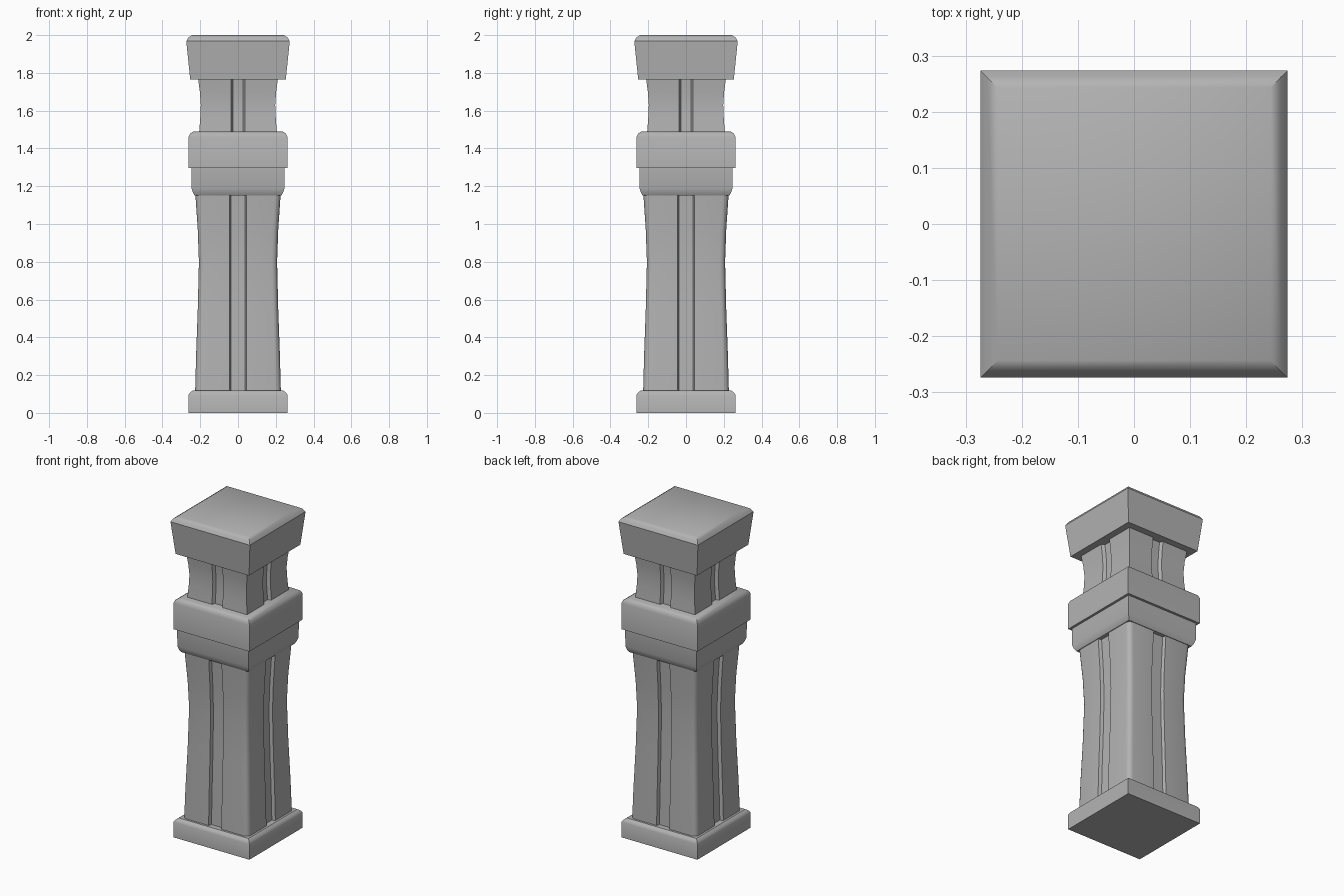
import bpy, bmesh, math
from mathutils import Matrix, Vector

cube = bpy.data.objects.get("Cube")
if cube:
    bpy.data.objects.remove(cube, do_unlink=True)

stone = bpy.data.materials.new("grey stone")
stone.use_nodes = True
stone.diffuse_color = (0.45, 0.45, 0.45, 1)
stone.node_tree.nodes["Principled BSDF"].inputs["Base Color"].default_value = (0.45, 0.45, 0.45, 1)


def plain_square(h):
    return [(h, -h), (h, h), (-h, h), (-h, -h)]


def grooved_square(outer, inner, depth, radius=0, steps=4):
    """Square section with a groove in each side and optionally rounded corners."""
    def section(h):
        side = [(-outer, -h), (-inner, -h + depth), (inner, -h + depth), (outer, -h)]
        if radius:
            c = h - radius
            for i in range(steps + 1):
                a = -math.pi / 2 * (1 - i / steps)
                side.append((c + radius * math.cos(a), -c + radius * math.sin(a)))
        else:
            side.append((h, -h))
        ring = []
        for turn in range(4):
            spin = Matrix.Rotation(turn * math.pi / 2, 2)
            ring += [tuple(spin @ Vector(p)) for p in side]
        return ring
    return section


def loft(name, section, profile, angle=35):
    """Stack sections along (height, half width) pairs and close both ends."""
    bm = bmesh.new()
    rings = [[bm.verts.new((x, y, z)) for x, y in section(h)] for z, h in profile]
    for low, high in zip(rings, rings[1:]):
        for i in range(len(low)):
            j = (i + 1) % len(low)
            bm.faces.new((low[i], low[j], high[j], high[i]))
    bm.faces.new(rings[0][::-1])
    bm.faces.new(rings[-1])
    bmesh.ops.recalc_face_normals(bm, faces=bm.faces)
    mesh = bpy.data.meshes.new(name)
    bm.to_mesh(mesh)
    bm.free()
    mesh.materials.append(stone)
    obj = bpy.data.objects.new(name, mesh)
    bpy.context.collection.objects.link(obj)
    bpy.ops.object.select_all(action='DESELECT')
    obj.select_set(True)
    bpy.context.view_layer.objects.active = obj
    bpy.ops.object.shade_smooth_by_angle(angle=math.radians(angle))
    return obj


# Foot slab with chamfered top
loft("base", plain_square, [(0, .262), (.095, .262), (.107, .255), (.118, .24)])

# Waisted shaft with rounded corners and a groove in each side
loft("shaft", grooved_square(.044, .038, .02, .03),
     [(.11, .227), (.3, .222), (.55, .213), (.8, .207), (.97, .213), (1.16, .226)])

# Two-step collar
loft("collar_lower", plain_square, [(1.15, .229), (1.165, .238), (1.19, .246), (1.31, .247)])
loft("collar_upper", plain_square, [(1.297, .262), (1.46, .262), (1.478, .254), (1.49, .236)])

# Waisted neck with narrow grooves
loft("neck", grooved_square(.036, .027, .02),
     [(1.48, .206), (1.56, .2), (1.63, .197), (1.7, .202), (1.775, .212)])

# Flared cap with chamfered top
loft("cap", plain_square, [(1.765, .253), (1.968, .274), (1.988, .262), (2, .243)])
